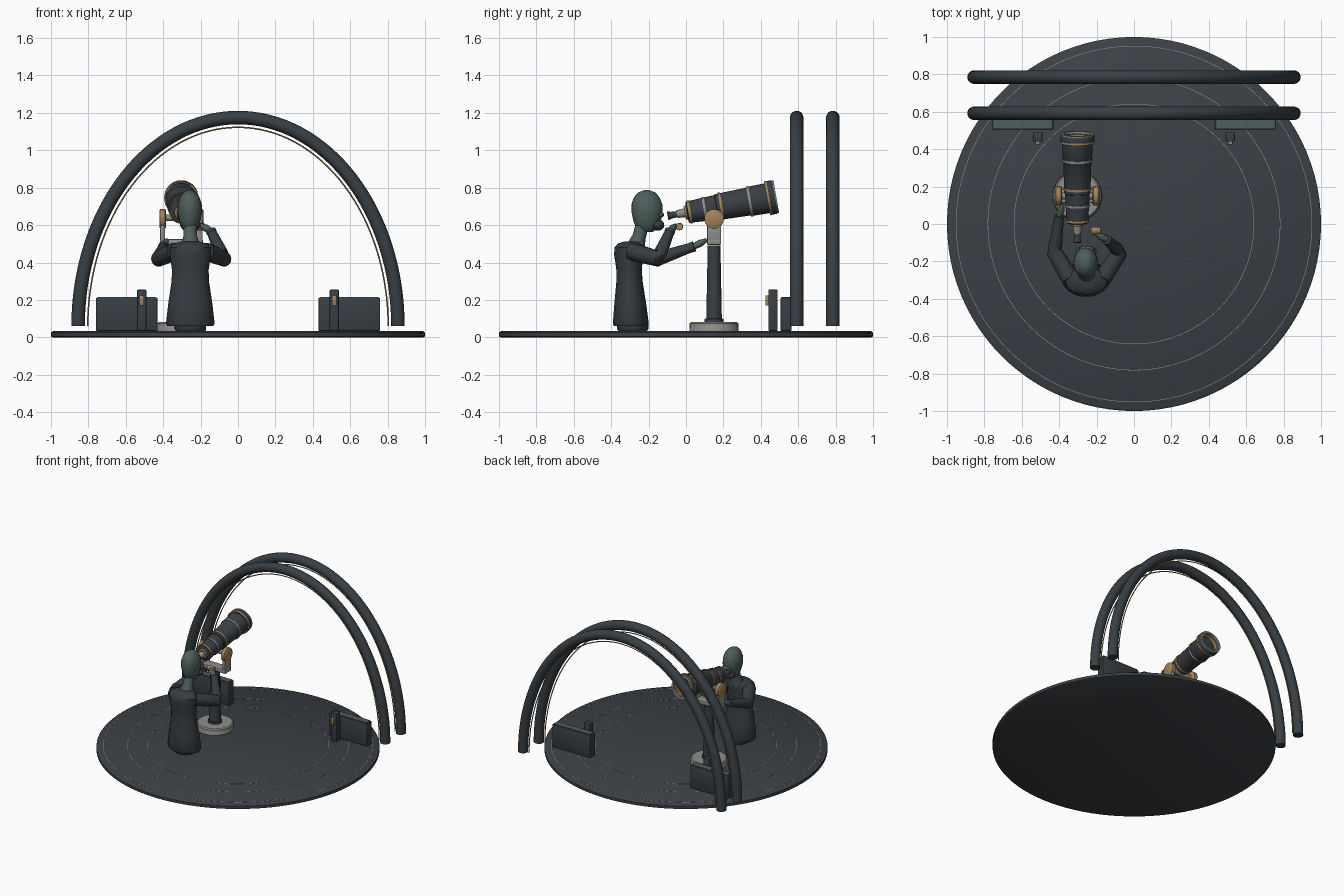
import bpy, bmesh, math
from mathutils import Vector

cube = bpy.data.objects.get("Cube")
if cube:
    bpy.data.objects.remove(cube)


def material(name, rgb):
    m = bpy.data.materials.new(name)
    m.use_nodes = True
    m.diffuse_color = (*rgb, 1)
    m.node_tree.nodes["Principled BSDF"].inputs["Base Color"].default_value = (*rgb, 1)
    return m


SLATE = material("floor slate", (0.045, 0.052, 0.061))
IRON = material("dark iron", (0.04, 0.049, 0.057))
COAT = material("coat charcoal", (0.038, 0.045, 0.052))
TEAL = material("muted teal", (0.075, 0.115, 0.105))
BRASS = material("brass", (0.36, 0.23, 0.1))
STEEL = material("grey steel", (0.27, 0.27, 0.26))
TUBE = material("telescope black", (0.042, 0.048, 0.056))


def finish(name, bm, mat, smooth=True):
    bmesh.ops.recalc_face_normals(bm, faces=bm.faces)
    me = bpy.data.meshes.new(name)
    bm.to_mesh(me)
    bm.free()
    me.materials.append(mat)
    ob = bpy.data.objects.new(name, me)
    bpy.context.collection.objects.link(ob)
    if smooth:
        bpy.ops.object.select_all(action="DESELECT")
        bpy.context.view_layer.objects.active = ob
        ob.select_set(True)
        bpy.ops.object.shade_smooth_by_angle(angle=math.radians(40))
    return ob


def sweep(name, mat, points, radii, sides=24, ref=(0, 1, 0), axis=None, loop=False):
    """Skin elliptical sections along a path; radii are numbers or (a, b) pairs."""
    bm, rings = bmesh.new(), []
    pts, ref = [Vector(p) for p in points], Vector(ref)
    for i, p in enumerate(pts):
        t = Vector(axis) if axis else pts[min(i + 1, len(pts) - 1)] - pts[max(i - 1, 0)]
        t.normalize()
        u = ref.cross(t).normalized()
        v = t.cross(u)
        r = radii[i] if isinstance(radii, list) else radii
        a, b = r if isinstance(r, tuple) else (r, r)
        rings.append([bm.verts.new(p + u * a * math.cos(k * math.tau / sides)
                                   + v * b * math.sin(k * math.tau / sides)) for k in range(sides)])
    pairs = list(zip(rings, rings[1:])) + ([(rings[-1], rings[0])] if loop else [])
    for lo, hi in pairs:
        for k in range(sides):
            j = (k + 1) % sides
            bm.faces.new((lo[k], lo[j], hi[j], hi[k]))
    if not loop:
        bm.faces.new(rings[0])
        bm.faces.new(rings[-1])
    return finish(name, bm, mat)


def lathe(name, mat, origin, axis, profile, sides=32, ref=(0, 1, 0), loop=False):
    """Turn (distance, radius) pairs about an axis."""
    o, d = Vector(origin), Vector(axis)
    return sweep(name, mat, [o + d * t for t, r in profile], [r for t, r in profile],
                 sides, ref, axis, loop)


def box(name, mat, lo, hi, bevel=0.006):
    bm = bmesh.new()
    bmesh.ops.create_cube(bm, size=1)
    for v in bm.verts:
        v.co = [lo[i] + (v.co[i] + 0.5) * (hi[i] - lo[i]) for i in range(3)]
    if bevel:
        bmesh.ops.bevel(bm, geom=bm.edges[:], offset=bevel, segments=2, affect="EDGES", profile=0.5)
    return finish(name, bm, mat)


def ball(name, mat, centre, half):
    bm = bmesh.new()
    bmesh.ops.create_uvsphere(bm, u_segments=20, v_segments=12, radius=1)
    for v in bm.verts:
        v.co = [centre[i] + v.co[i] * half[i] for i in range(3)]
    return finish(name, bm, mat)


Z, X = (0, 0, 1), (1, 0, 0)

# Round floor with thin inlaid rings
lathe("floor", SLATE, (0, 0, 0), Z, [(0, 0.99), (0.005, 1), (0.026, 1), (0.034, 0.988)], 96)
for r in (0.64, 0.78, 0.95):
    lathe("floor_ring", STEEL, (0, 0, 0.033), Z,
          [(0, r), (0.002, r), (0.002, r + 0.003), (0, r + 0.003)], 96, loop=True)


# Pair of arches, each with a fine brass line inside
def arch_path(a, b, y, steps=64):
    return [(a * math.cos(math.pi * i / steps), y, 0.06 + b * math.sin(math.pi * i / steps))
            for i in range(steps + 1)]


for y in (0.592, 0.785):
    sweep("arch", IRON, arch_path(0.855, 1.115, y), 0.036, 20)
    sweep("arch_inlay", BRASS, arch_path(0.803, 1.063, y), 0.004, 6)

# Low wall panels and posts on both sides
for s in (-1, 1):
    def span(a, b):
        return min(s * a, s * b), max(s * a, s * b)
    x0, x1 = span(0.43, 0.76)
    box("wall_panel", IRON, (x0, 0.505, 0.034), (x1, 0.565, 0.212))
    box("panel_trim", TEAL, (x0 + 0.01, 0.51, 0.208), (x1 - 0.01, 0.56, 0.216), 0)
    x0, x1 = span(0.49, 0.54)
    box("post", IRON, (x0, 0.44, 0.034), (x1, 0.49, 0.255))
    x0, x1 = span(0.502, 0.528)
    box("post_plate", BRASS, (x0, 0.425, 0.17), (x1, 0.445, 0.225), 0.004)

# Telescope stand
CX = -0.303
lathe("stand_base", STEEL, (CX, 0.15, 0.034), Z,
      [(0, 0.132), (0.012, 0.132), (0.016, 0.13), (0.04, 0.13), (0.048, 0.122)], 40)
lathe("stand_collar", IRON, (CX, 0.15, 0.08), Z, [(0, 0.05), (0.018, 0.05), (0.02, 0.043)])
lathe("stand_column", IRON, (CX, 0.15, 0.08), Z, [(0, 0.042), (0.41, 0.034)])
box("yoke_bar", STEEL, (CX - 0.115, 0.112, 0.495), (CX + 0.115, 0.188, 0.525))
for s in (-1, 1):
    x = CX + s * 0.1
    box("yoke_arm", STEEL, (x - 0.014, 0.112, 0.5), (x + 0.014, 0.188, 0.625))
    lathe("pivot_knob", BRASS, (x - 0.018, 0.15, 0.633), X,
          [(0, 0.046), (0.005, 0.052), (0.031, 0.052), (0.036, 0.046)])
lathe("pivot_axle", STEEL, (CX - 0.1, 0.15, 0.64), X, [(0, 0.018), (0.2, 0.018)])

# Telescope tube, open at the far end
tilt = math.radians(10)
AIM = (0, math.cos(tilt), math.sin(tilt))
O = (CX, 0.005, 0.668)


def scope(name, mat, profile, loop=False):
    lathe(name, mat, O, AIM, profile, 36, X, loop)


def band(name, mat, t, r, w=0.012):
    scope(name, mat, [(t, r - 0.015), (t, r), (t + w, r), (t + w, r - 0.015)], True)


scope("telescope_tube", TUBE, [(0, 0.052), (0.005, 0.058), (0.16, 0.066), (0.163, 0.07),
                               (0.33, 0.075), (0.335, 0.079), (0.44, 0.081)])
scope("telescope_rim", TUBE, [(0.435, 0.07), (0.435, 0.088), (0.445, 0.091), (0.472, 0.091),
                              (0.482, 0.086), (0.482, 0.074)], True)
for t, r, m in ((0.008, 0.063, BRASS), (0.09, 0.067, STEEL), (0.18, 0.075, BRASS),
                (0.335, 0.082, STEEL), (0.435, 0.092, BRASS), (0.473, 0.088, STEEL)):
    band("tube_band", m, t, r)
band("lens_ring", BRASS, 0.445, 0.078, 0.025)
scope("focus_tube", STEEL, [(-0.055, 0.021), (0.005, 0.025)])
scope("focus_collar", BRASS, [(-0.012, 0.036), (0.004, 0.04)])
scope("eyepiece", TUBE, [(-0.105, 0.021), (-0.1, 0.023), (-0.085, 0.018), (-0.05, 0.016)])

# Standing observer
FX = -0.255
lathe("shoes", IRON, (FX, -0.285, 0.034), Z, [(0, 0.075), (0.012, 0.085), (0.04, 0.085)], 20)
coat = [(0.06, -0.295, 0.122, 0.09), (0.075, -0.295, 0.13, 0.096), (0.18, -0.298, 0.118, 0.085),
        (0.3, -0.302, 0.1, 0.07), (0.36, -0.304, 0.098, 0.068), (0.44, -0.307, 0.11, 0.077),
        (0.48, -0.306, 0.112, 0.077), (0.5, -0.3, 0.09, 0.066), (0.512, -0.285, 0.05, 0.048)]
sweep("coat", COAT, [(FX, y, z) for z, y, a, b in coat], [(a, b) for z, y, a, b in coat], 16, axis=Z)
sweep("neck", TEAL, [(FX, -0.265, 0.495), (FX, -0.25, 0.54), (FX, -0.235, 0.6)],
      [(0.05, 0.046), (0.037, 0.036), (0.035, 0.035)], 16)
head = [(0.562, -0.21, 0.022, 0.03), (0.58, -0.21, 0.042, 0.055), (0.62, -0.208, 0.056, 0.073),
        (0.665, -0.208, 0.066, 0.082), (0.71, -0.209, 0.065, 0.083), (0.75, -0.21, 0.052, 0.068),
        (0.775, -0.21, 0.032, 0.045), (0.787, -0.21, 0.01, 0.014)]
sweep("head", TEAL, [(FX - 0.003, y, z) for z, y, a, b in head], [(a, b) for z, y, a, b in head], 20, axis=Z)
ball("face_scarf", COAT, (FX, -0.15, 0.6), (0.055, 0.034, 0.03))
ball("brow", TEAL, (FX, -0.135, 0.655), (0.04, 0.018, 0.014))


# Arms: one reaches for the stand, the other for the focus knob
def arm(side, shoulder, elbow, wrist, hand):
    s, e, w, h = map(Vector, (shoulder, elbow, wrist, hand))
    sweep(side + "_sleeve", COAT, [s, s.lerp(e, 0.5), e, e.lerp(w, 0.2), w],
          [0.047, 0.046, 0.042, 0.036, 0.025], 14, ref=Z)
    sweep(side + "_cuff", IRON, [w - (w - e) * 0.08, w + (w - e) * 0.02], 0.028, 14, ref=Z)
    sweep(side + "_hand", TEAL, [w, w.lerp(h, 0.5), h], [0.016, 0.02, 0.01], 12, ref=Z)


arm("right", (-0.34, -0.295, 0.46), (-0.425, -0.15, 0.42), (-0.4, 0.04, 0.485), (-0.38, 0.11, 0.52))
arm("left", (-0.17, -0.295, 0.46), (-0.075, -0.15, 0.42), (-0.145, -0.085, 0.57), (-0.2, -0.055, 0.6))
lathe("focus_knob", BRASS, (-0.23, -0.035, 0.592), X, [(0, 0.018), (0.004, 0.02), (0.046, 0.02), (0.05, 0.018)], 16)
